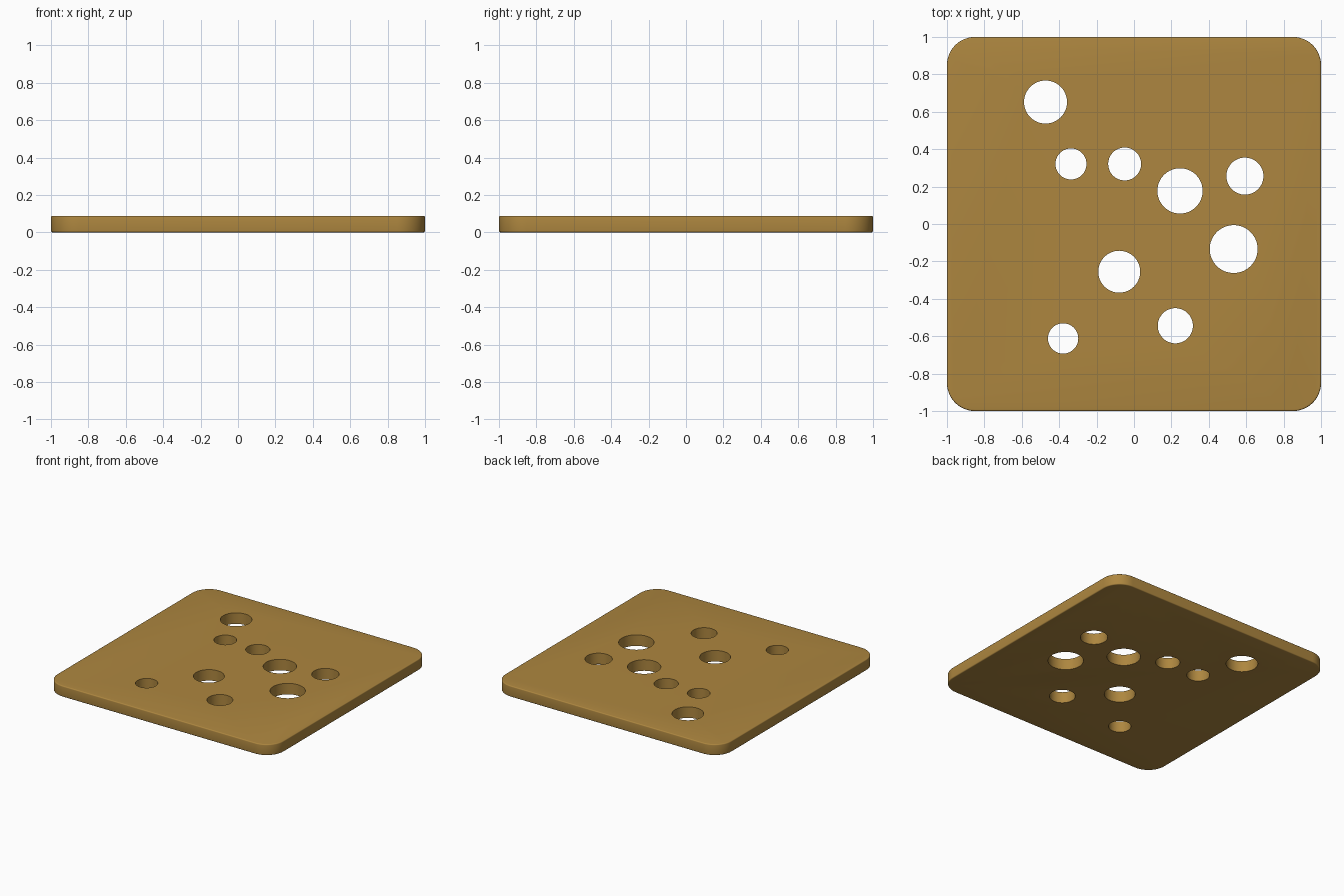
import bpy, bmesh, math

if "Cube" in bpy.data.objects:
    bpy.data.objects.remove(bpy.data.objects["Cube"])

T = 0.088       # plate thickness
R = 0.15        # corner radius
B = 0.008       # tiny rim rounding

# hole centres and radii
HOLES = [(-0.473, 0.652, 0.115), (-0.337, 0.321, 0.083), (-0.05, 0.321, 0.088),
         (0.246, 0.177, 0.121), (0.593, 0.256, 0.099), (0.533, -0.134, 0.128),
         (-0.079, -0.255, 0.112), (0.221, -0.544, 0.094), (-0.379, -0.612, 0.081)]


def make_object(name, bm):
    mesh = bpy.data.meshes.new(name)
    bm.to_mesh(mesh)
    bm.free()
    obj = bpy.data.objects.new(name, mesh)
    bpy.context.collection.objects.link(obj)
    return obj


def extrude_outline(bm, points, z0, z1):
    face = bm.faces.new([bm.verts.new((x, y, z0)) for x, y in points])
    ext = bmesh.ops.extrude_face_region(bm, geom=[face])
    top = [v for v in ext["geom"] if isinstance(v, bmesh.types.BMVert)]
    bmesh.ops.translate(bm, verts=top, vec=(0, 0, z1 - z0))
    bmesh.ops.recalc_face_normals(bm, faces=bm.faces)


# rounded square plate with softened rims
outline = []
for i, (sx, sy) in enumerate([(1, 1), (-1, 1), (-1, -1), (1, -1)]):
    for k in range(13):
        a = math.pi / 2 * (i + k / 12)
        outline.append((sx * (1 - R) + R * math.cos(a), sy * (1 - R) + R * math.sin(a)))
bm = bmesh.new()
extrude_outline(bm, outline, 0, T)
rim = [e for e in bm.edges if abs(e.verts[0].co.z - e.verts[1].co.z) < 1e-5]
bmesh.ops.bevel(bm, geom=rim, offset=B, segments=4, profile=0.5, affect='EDGES')
plate = make_object("plate", bm)

# round hole cutters
bm = bmesh.new()
for x, y, r in HOLES:
    ring = [(x + r * math.cos(math.tau * k / 64), y + r * math.sin(math.tau * k / 64))
            for k in range(64)]
    extrude_outline(bm, ring, -0.1, T + 0.1)
cutter = make_object("hole_cutter", bm)

cut = plate.modifiers.new("holes", 'BOOLEAN')
cut.operation = 'DIFFERENCE'
cut.solver = 'EXACT'
cut.object = cutter
bpy.context.view_layer.objects.active = plate
plate.select_set(True)
bpy.ops.object.modifier_apply(modifier=cut.name)
bpy.data.objects.remove(cutter)

# smooth rim, crisp hole edges
bpy.ops.object.shade_smooth_by_angle(angle=math.radians(35))

# golden brown finish
mat = bpy.data.materials.new("golden_brown")
mat.diffuse_color = (0.42, 0.24, 0.05, 1)
mat.use_nodes = True
mat.node_tree.nodes["Principled BSDF"].inputs["Base Color"].default_value = mat.diffuse_color
plate.data.materials.append(mat)
